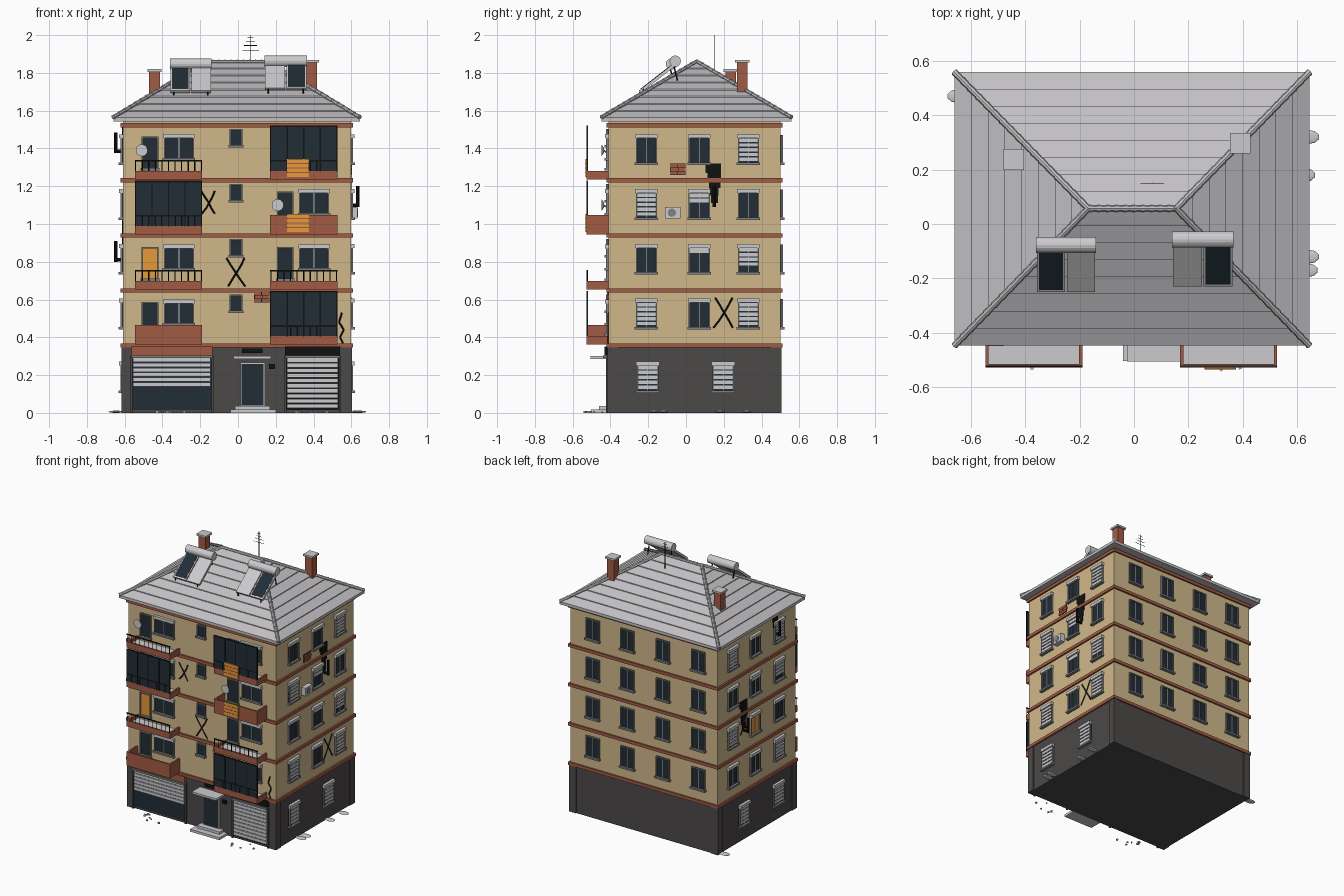
import bpy, bmesh, math, random
from mathutils import Vector, Matrix

if "Cube" in bpy.data.objects:
    bpy.data.objects.remove(bpy.data.objects["Cube"])
random.seed(4)

COLORS = {
    "tan_plaster": (0.63, 0.485, 0.26), "dark_base": (0.072, 0.065, 0.065),
    "brick_red": (0.36, 0.105, 0.06), "roof_grey": (0.54, 0.53, 0.55),
    "light_grey": (0.60, 0.60, 0.62), "frame_grey": (0.22, 0.22, 0.23),
    "dark_glass": (0.015, 0.026, 0.036), "soot_black": (0.006, 0.006, 0.007),
    "orange": (0.80, 0.32, 0.04)}
MATS = {}
for n, c in COLORS.items():
    MATS[n] = bpy.data.materials.new(n)
    MATS[n].diffuse_color = (*c, 1)
PARTS = {}


def bm_for(name, mat):
    return PARTS.setdefault((name, mat), bmesh.new())


def box(name, mat, a, b, rot=None):
    a, b = Vector(a), Vector(b)
    s = Vector([max(abs(v), 1e-4) for v in (b - a)])
    m = Matrix.Translation((a + b) / 2) @ (rot or Matrix()) @ Matrix.Diagonal((*s, 1))
    bmesh.ops.create_cube(bm_for(name, mat), size=1, matrix=m)


def rod(name, mat, p, q, r, r2=None, seg=8):
    p, q = Vector(p), Vector(q)
    m = Matrix.Translation((p + q) / 2) @ (q - p).to_track_quat('Z', 'Y').to_matrix().to_4x4()
    bmesh.ops.create_cone(bm_for(name, mat), cap_ends=True, segments=seg, radius1=r,
                          radius2=r if r2 is None else r2, depth=(q - p).length, matrix=m)


def blob(name, mat, c, s, seg=10):
    m = Matrix.Translation(c) @ Matrix.Diagonal((*s, 1))
    bmesh.ops.create_uvsphere(bm_for(name, mat), u_segments=seg, v_segments=6, radius=1, matrix=m)


X0, X1, Y0, Y1 = -0.61, 0.597, -0.41, 0.50      # wall planes


def P(side, u, z, d=0):
    return {"front": (u, Y0 - d, z), "back": (u, Y1 + d, z),
            "right": (X1 + d, u, z), "left": (X0 - d, u, z)}[side]


def plate(name, mat, side, u0, u1, z0, z1, d1=0.006, d0=-0.004):
    box(name, mat, P(side, u0, z0, d0), P(side, u1, z1, d1))


def slats(side, u0, u1, z0, z1, step=0.024, d=0.011, gap=0.007):
    n = max(1, round((z1 - z0) / step))
    h = (z1 - z0) / n
    for i in range(n):
        plate("roller_slats", "light_grey", side, u0, u1, z0 + i * h + gap, z0 + (i + 1) * h, d)


def window(side, uc, z0, w, h, shut=0.0, lintel=True, glass="dark_glass", mullion=True):
    a, b, z1, f = uc - w / 2, uc + w / 2, z0 + h, 0.008
    plate("window_glass", glass, side, a, b, z0, z1, 0.005)
    for u0, u1, v0, v1 in ((a, a + f, z0, z1), (b - f, b, z0, z1), (a, b, z1 - f, z1)):
        plate("window_frames", "frame_grey", side, u0, u1, v0, v1, 0.013)
    plate("window_sills", "frame_grey", side, a - 0.006, b + 0.006, z0 - 0.005, z0 + 0.008, 0.022)
    if mullion:
        plate("window_mullions", "light_grey", side, uc - 0.002, uc + 0.002, z0 + f, z1 - f, 0.009)
    if lintel:
        plate("shutter_boxes", "light_grey", side, a - 0.004, b + 0.004, z1 - 0.018, z1 + 0.003, 0.02)
    if shut:
        slats(side, a + f, b - f, z1 - 0.02 - (h - 0.03) * shut, z1 - 0.02)


def crack(side, uc, zc, w, h):
    for s in (-1, 1):
        pts = [P(side, uc + s * w * (t - 0.5) + random.uniform(-.006, .006), zc + h * (t - 0.5))
               for t in (0, .25, .5, .75, 1)]
        for p, q in zip(pts, pts[1:]):
            rod("wall_cracks", "soot_black", p, q, 0.0045, seg=4)


# Body, corner piers and floor bands
box("upper_walls", "tan_plaster", (X0, Y0, 0.35), (X1, Y1, 1.55))
box("ground_storey", "dark_base", (X0, Y0, 0), (X1, Y1, 0.352))
for x in (X0, X1):
    for y in (Y0, Y1):
        sx, sy = (1 if x < 0 else -1), (1 if y < 0 else -1)
        box("corner_piers", "dark_base", (x - sx * .006, y - sy * .006, 0),
            (x + sx * .05, y + sy * .05, 0.35))
for i in range(5):
    z = 0.357 + 0.2915 * i
    box("floor_bands", "brick_red", (X0 - .012, Y0 - .012, z - .011), (X1 + .012, Y1 + .012, z + .011))

# Hipped roof of overlapping courses
RX0, RX1, RY0, RY1, RZ, TZ = -0.66, 0.645, -0.447, 0.558, 1.555, 1.855
A, B, RY = -0.168, 0.155, 0.057
bm = bm_for("tiled_roof", "roof_grey")


def ring(t, lift=0.0):
    f = lambda a, b: a + (b - a) * t
    z = RZ + (TZ - RZ) * t + lift
    return [bm.verts.new(v) for v in ((f(RX0, A), f(RY0, RY), z), (f(RX1, B), f(RY0, RY), z),
                                      (f(RX1, B), f(RY1, RY), z), (f(RX0, A), f(RY1, RY), z))]


N = 8
prev = ring(0, -0.012)
bm.faces.new(prev[::-1])
for i in range(N):
    for r in (ring(i / N, 0.009), ring(min((i + 1) / N, 0.995), 0.003)):
        for k in range(4):
            bm.faces.new((prev[k], prev[(k + 1) % 4], r[(k + 1) % 4], r[k]))
        prev = r
bm.faces.new(prev)

# Hip and ridge cap tiles
hips = [((x, y, RZ + .01), (A if x < 0 else B, RY, TZ + .006), 17) for x in (RX0, RX1) for y in (RY0, RY1)]
for p, q, n in hips + [((A, RY, TZ + .002), (B, RY, TZ + .002), 10)]:
    p, q = Vector(p), Vector(q)
    for i in range(n):
        rod("ridge_tiles", "roof_grey", p.lerp(q, i / n), p.lerp(q, (i + 1.1) / n), 0.013, 0.010)

# Chimneys
for x, y, z0, z1 in ((-0.442, 0.237, 1.6, 1.82), (0.39, 0.297, 1.6, 1.868)):
    box("chimney_stacks", "brick_red", (x - .028, y - .028, z0), (x + .028, y + .028, z1 - .012))
    box("chimney_caps", "light_grey", (x - .038, y - .038, z1 - .014), (x + .038, y + .038, z1))

# Aerial
rod("aerial", "soot_black", (.067, .15, 1.78), (.067, .15, 2.0), .002, seg=6)
for z, w in ((1.985, .016), (1.965, .024), (1.945, .034), (1.92, .044)):
    rod("aerial", "soot_black", (.067 - w, .15, z), (.067 + w, .15, z), .0015, seg=6)

# Solar water heaters
for x0, x1, yt, yb, zt, zb in ((-.36, -.14, -.085, -.245, 1.825, 1.70), (.14, .365, -.065, -.225, 1.84, 1.715)):
    rod("heater_tanks", "light_grey", (x0, yt + .008, zt + .022), (x1, yt + .008, zt + .022), .03, seg=16)
    ang = math.atan2(zt - zb, yt - yb)
    L, xm = math.hypot(zt - zb, yt - yb), (x0 + x1) / 2
    R, c = Matrix.Rotation(ang, 4, 'X'), Vector((0, (yt + yb) / 2, (zt + zb) / 2))
    nrm = R @ Vector((0, 0, 1))
    for u, v in ((x0 + .003, xm - .003), (xm + .003, x1 - .003)):
        m = Vector(((u + v) / 2, c.y, c.z))
        h = Vector(((v - u) / 2, L / 2, .008))
        box("collector_frames", "light_grey", m - h, m + h, R)
        if (v < xm) == (xm < 0):        # glazed outer collector
            k = Vector(((v - u) / 2 - .008, L / 2 - .012, .002))
            m = m + nrm * .008
            box("collector_glass", "dark_glass", m - k, m + k, R)
    for x in (x0 + .02, x1 - .02):
        rod("heater_stands", "soot_black", (x, yt, zt), (x, yt + .02, 1.76), .004, seg=6)
        rod("heater_stands", "soot_black", (x, yb, zb), (x, yb, 1.67), .004, seg=6)

# Side and back windows
SHUT = {0: (1, 0, 1), 1: (0, .25, .8), 2: (1, .45, 0), 3: (0, 0, 1)}
for i in range(4):
    z = 0.447 + 0.29 * i
    for k, u in enumerate((-0.21, 0.07, 0.33)):
        window("right", u, z, .112, .155, SHUT[i][k])
        hot = i == 1 and k == 1
        window("left", u, z, .112, .155, 0 if hot else SHUT[3 - i][2 - k], glass="orange" if hot else "dark_glass")
    for u in (0.41, 0.125, -0.165, -0.455):
        window("back", u, z, .11, .155, lintel=False)
for side in ("left", "right"):
    for u in (-0.203, 0.197):
        window(side, u, 0.11, .115, .16, 1)

# Balconies: low brick kerb with open railing, solid parapet, or glazed-in
KINDS = {-0.368: ("solid", "rail", "glazed", "rail"), 0.348: ("glazed", "rail", "solid", "glazed")}
for xc, kinds in KINDS.items():
    a, b = xc - .178, xc + .178
    for i, kind in enumerate(kinds):
        z, yf = 0.368 + 0.2915 * i, -0.526
        box("balcony_slabs", "brick_red", (a, yf, z - .006), (b, Y0, z + .010))
        box("balcony_floors", "light_grey", (a + .004, yf + .004, z + .004), (b - .004, Y0, z + .014))
        top, t = z + (.097 if kind == "solid" else .038), .012
        box("parapets", "brick_red", (a, yf, z), (b, yf + t, top))
        for x in (a, b - t):
            box("parapets", "brick_red", (x, yf, z), (x + t, Y0, top))
        # balcony door and window behind
        window("front", xc - .098, z + .045, .088, .175, lintel=False, mullion=False,
               glass="orange" if (xc < 0 and i == 1) else "dark_glass")
        window("front", xc + .055, z + .10, .16, .13)
        if kind != "solid":
            for k in range(11):
                x = a + .004 + (b - a - .008) * k / 10
                rod("railings", "soot_black", (x, yf + .003, z + .03), (x, yf + .003, z + .092), .003, seg=4)
            box("railings", "soot_black", (a, yf, z + .088), (b, yf + .006, z + .096))
        if kind == "glazed":
            box("balcony_glazing", "dark_glass", (a, yf + .001, z + .036), (b, yf + .005, z + .278))
            for k in range(5):
                x = a + .003 + (b - a - .006) * k / 4
                box("glazing_bars", "soot_black", (x - .003, yf - .001, z + .036), (x + .003, yf + .006, z + .278))
            box("glazing_bars", "soot_black", (a, yf - .001, z + .27), (b, yf + .006, z + .278))

# Striped rugs over two balcony fronts
for z in (0.958, 1.25):
    box("rugs", "orange", (.26, -.533, z), (.375, -.526, z + .095))
    for k in range(3):
        box("rug_stripes", "brick_red", (.26, -.534, z + .02 + .024 * k), (.375, -.532, z + .025 + .024 * k))

# Satellite dishes close to the wall
for x, z in ((-.51, 1.39), (.21, 1.10)):
    rod("dishes", "light_grey", (x, -.448, z), (x, -.433, z), .032, .012, 14)
    rod("dish_arms", "frame_grey", (x, -.435, z), (x, Y0, z - .02), .004, seg=6)

# Stairwell windows
for z in (.535, .828, 1.12, 1.41):
    window("front", -.01, z, .068, .092, lintel=False, mullion=False)

# Shops and entrance
plate("shop_glass", "dark_glass", "front", -.56, -.14, .015, .29)
slats("front", -.555, -.145, .135, .29, .026, .014, .005)
plate("shop_sign_left", "brick_red", "front", -.565, -.135, .305, .352, .022)
plate("shop_back", "soot_black", "front", .255, .535, .015, .29)
slats("front", .26, .53, .02, .29, .027, .014, .005)
plate("shop_sign_right", "soot_black", "front", .25, .54, .305, .352, .022)
for a, b in ((-.565, -.135), (.25, .54)):
    plate("sign_ledges", "frame_grey", "front", a, b, .29, .303, .03)
    for u in (a, b):
        plate("shop_jambs", "dark_base", "front", u - .006, u + .006, 0, .3, .014)
plate("entrance_frame", "light_grey", "front", .012, .143, .035, .266, .010)
plate("entrance_door", "dark_glass", "front", .019, .136, .04, .259, .014)
box("entrance_canopy", "light_grey", (-.025, -.505, .285), (.175, Y0, .30))
plate("entrance_plaque", "soot_black", "front", .02, .13, .318, .342, .012)
plate("intercom", "soot_black", "front", .165, .197, .232, .258, .012)
box("entrance_steps", "light_grey", (-.04, -.503, 0), (.20, Y0, .018))
box("entrance_steps", "light_grey", (-.015, -.46, .016), (.17, Y0, .036))

# Cracks and exposed brick
crack("front", -.155, 1.115, .07, .12)
crack("front", -.01, .745, .095, .15)
crack("right", .20, .53, .10, .16)
crack("left", .19, .86, .09, .15)
zig = [P("front", u, z) for u, z in ((.55, .53), (.535, .48), (.56, .44), (.54, .40), (.555, .37))]
for p, q in zip(zig, zig[1:]):
    rod("wall_cracks", "soot_black", p, q, .0045, seg=4)
for side, u, z in (("front", .125, .615), ("right", -.045, 1.29)):
    plate("brick_patch_joints", "soot_black", side, u - .04, u + .042, z - .03, z + .03, .003)
    for r in range(3):
        for k in range(2):
            o = -.04 + k * .041 + (.004 if r % 2 else 0)
            plate("brick_patch", "brick_red", side, u + o, u + o + .038, z - .029 + r * .0195, z - .012 + r * .0195, .007)

# Stove pipes with soot stains
for side, u, z in (("right", .15, 1.10), ("left", .20, .81), ("left", -.17, 1.385)):
    rod("stove_pipes", "soot_black", P(side, u, z), P(side, u, z, .04), .009)
    rod("stove_pipes", "soot_black", P(side, u, z - .01, .038), P(side, u, z + .10, .038), .009)
    for k in range(5):
        w = .018 + .006 * k
        j = random.uniform(-.008, .008)
        if z + .04 * k < 1.5:
            plate("soot_stains", "soot_black", side, u - w + j, u + w + j, z + .01 + .04 * k,
                  min(z + .052 + .042 * k, 1.545), .005)

# Air conditioner
plate("air_conditioner", "light_grey", "right", -.11, -.03, 1.03, 1.09, .035)
rod("ac_fan", "frame_grey", P("right", -.075, 1.06, .03), P("right", -.075, 1.06, .038), .022, seg=14)

# Rubble and ground patches
for x, y in ((-.645, .47), (.64, .32), (.625, .18), (.64, -.12), (.635, -.17)):
    blob("ground_patches", "light_grey", (x, y, .006), (.042, .026, .006))
for k in range(12):
    x, y = random.choice((-.33, .36)) + random.uniform(-.11, .11), random.uniform(-.55, -.44)
    s = random.uniform(.004, .008)
    box("rubble", "light_grey", (x - s, y - s, 0), (x + s, y + s, 1.6 * s), Matrix.Rotation(k, 4, 'Z'))

for (name, mat), bm in PARTS.items():
    bmesh.ops.recalc_face_normals(bm, faces=bm.faces)
    me = bpy.data.meshes.new(name)
    bm.to_mesh(me)
    bm.free()
    me.materials.append(MATS[mat])
    bpy.context.collection.objects.link(bpy.data.objects.new(name, me))

for m in bpy.data.materials:
    if m.users and not m.is_grease_pencil:
        m.use_nodes = True
        m.node_tree.nodes["Principled BSDF"].inputs["Base Color"].default_value = m.diffuse_color
